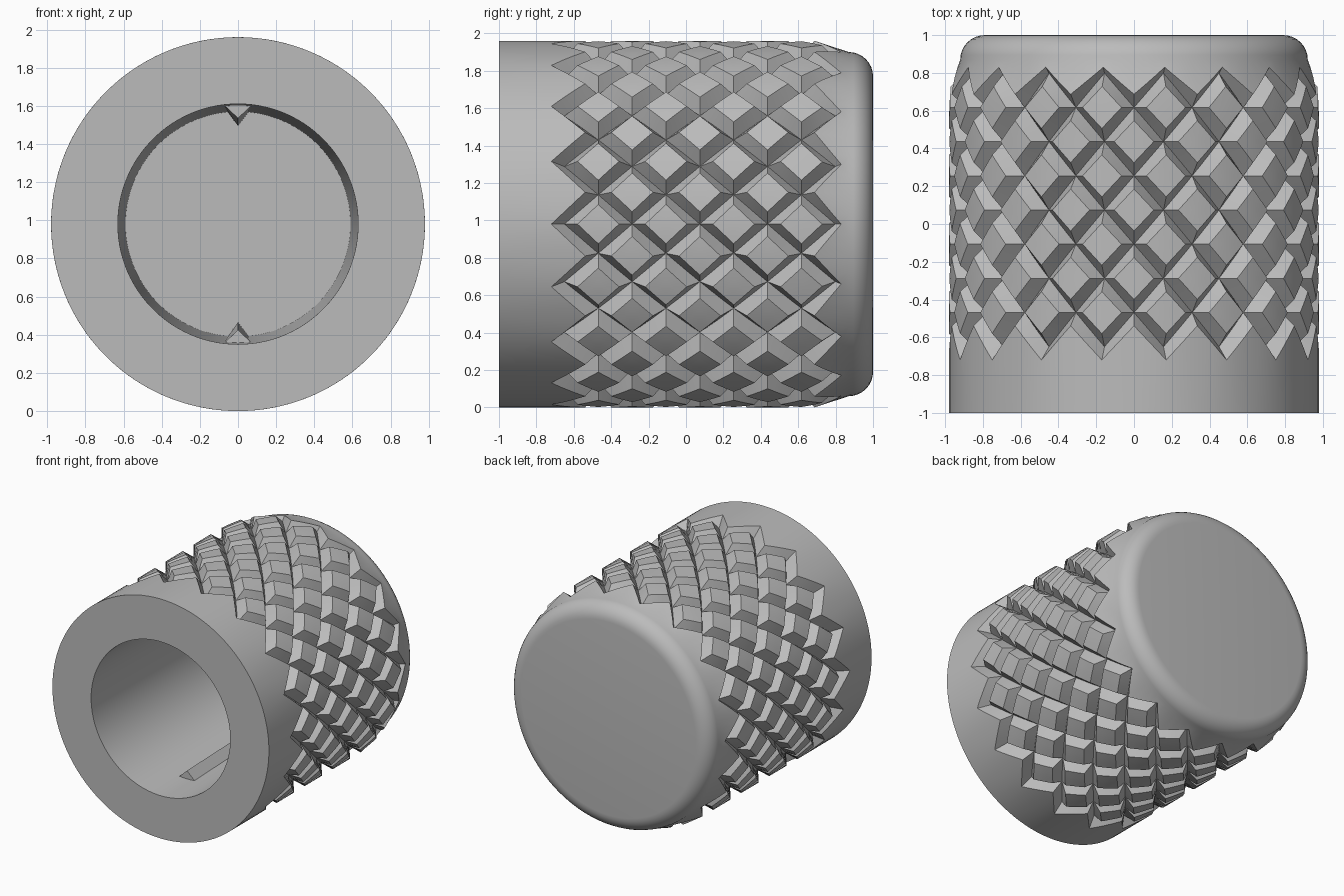
import bpy, bmesh, math

if "Cube" in bpy.data.objects:
    bpy.data.objects.remove(bpy.data.objects["Cube"])

RAD = 0.98            # outer radius, also the axis height
VALLEY = 0.90         # radius at the bottom of the grooves
STEPS = 36            # angular lattice steps
SUB = 3               # smooth subdivisions per lattice step
Y0, DY = -0.65, 0.181  # first groove crossing and lattice step along the axis
ROWS = 8
H = 0.07 / DY         # groove half width in lattice steps
BACK_TIP = 0.83
SLOPE_START, SLOPE_END, SLOPE_RAD = 0.70, 0.87, 0.92
BORE_FRONT, BORE_END, BORE_Y = 0.63, 0.59, 0.75

grey = bpy.data.materials.new("plain grey")
grey.use_nodes = True
tone = (0.5, 0.5, 0.5, 1)
grey.diffuse_color = tone
grey.node_tree.nodes["Principled BSDF"].inputs["Base Color"].default_value = tone


def outer(y):
    t = min(max((y - SLOPE_START) / (SLOPE_END - SLOPE_START), 0), 1)
    return RAD + (SLOPE_RAD - RAD) * t


def point(step, y, r):
    a = step * math.tau / STEPS
    return (r * math.cos(a), y, RAD + r * math.sin(a))


def finish(bm, name):
    bmesh.ops.remove_doubles(bm, verts=bm.verts, dist=0.0001)
    bmesh.ops.recalc_face_normals(bm, faces=bm.faces)
    mesh = bpy.data.meshes.new(name)
    bm.to_mesh(mesh)
    bm.free()
    mesh.materials.append(grey)
    obj = bpy.data.objects.new(name, mesh)
    bpy.context.collection.objects.link(obj)
    bpy.ops.object.select_all(action='DESELECT')
    obj.select_set(True)
    bpy.context.view_layer.objects.active = obj
    bpy.ops.object.shade_smooth_by_angle(angle=math.radians(30))
    return obj


bm = bmesh.new()


def patch(a, b, c, d, nu=SUB, nv=1):
    """Curved quad with corners a-b-c-d given as (step, y, radius)."""
    grid = []
    for v in range(nv + 1):
        row = []
        for u in range(nu + 1):
            s, t = u / nu, v / nv
            p = [(1 - t) * ((1 - s) * a[k] + s * b[k]) + t * ((1 - s) * d[k] + s * c[k])
                 for k in range(3)]
            row.append(bm.verts.new(point(*p)))
        grid.append(row)
    for v in range(nv):
        for u in range(nu):
            bm.faces.new((grid[v][u], grid[v][u + 1], grid[v + 1][u + 1], grid[v + 1][u]))


def top(i, j):
    y = Y0 + j * DY
    return (i, y, outer(y))


def valley(i, j):
    return (i, Y0 + j * DY, VALLEY)


# Raised diamonds with sloping groove walls
for i in range(STEPS):
    for j in range(1, ROWS):
        if (i + j) % 2 == 0:
            continue
        k = 1 - H
        tops = [top(i + k, j), top(i, j + k), top(i - k, j), top(i, j - k)]
        lows = [valley(i + 1, j), valley(i, j + 1), valley(i - 1, j), valley(i, j - 1)]
        patch(*tops, nu=SUB, nv=SUB)
        for n in range(4):
            m = (n + 1) % 4
            patch(lows[n], lows[m], tops[m], tops[n])

# Zigzag borders of the knurl, joined to the plain front and back bands
for i in range(0, STEPS, 2):
    for side in (-1, 1):
        tip = top(i, -H)
        notch = top(i + side, 1 - H)
        patch(valley(i, 0), valley(i + side, 1), notch, tip)
        patch(tip, notch, (i + side, -1, RAD), (i, -1, RAD))
        tip = (i, BACK_TIP, outer(BACK_TIP))
        notch = top(i + side, ROWS - 1 + H)
        patch(valley(i, ROWS), valley(i + side, ROWS - 1), notch, tip)
        patch(tip, notch, (i + side, SLOPE_END, SLOPE_RAD), (i, SLOPE_END, SLOPE_RAD))


def lathe(profile):
    for (y1, r1), (y2, r2) in zip(profile, profile[1:]):
        for i in range(STEPS):
            patch((i, y1, r1), (i + 1, y1, r1), (i + 1, y2, r2), (i, y2, r2))


def disc(y, r):
    bm.faces.new([bm.verts.new(point(n / SUB, y, r)) for n in range(STEPS * SUB)])


# Rounded back edge and flat back
fillet = 1 - SLOPE_END
core = SLOPE_RAD - fillet
arc = [math.radians(90 * n / 8) for n in range(9)]
lathe([(SLOPE_END + fillet * math.sin(t), core + fillet * math.cos(t)) for t in arc])
disc(1, core)

# Front rim and tapered blind bore
lathe([(-1, RAD), (-1, BORE_FRONT), (BORE_Y, BORE_END)])
disc(BORE_Y, BORE_END)
finish(bm, "knurled_knob_body")

# Two tapered key ribs inside the bore
for name, sign in (("upper_key_rib", 1), ("lower_key_rib", -1)):
    bm = bmesh.new()
    ends = []
    for y, base, apex in ((-0.66, 0.63, 0.555), (BORE_Y, 0.62, 0.515)):
        ends.append([bm.verts.new((x, y, RAD + sign * r))
                     for x, r in ((-0.08, base), (0, apex), (0.08, base))])
    for end in ends:
        bm.faces.new(end)
    for n in range(3):
        m = (n + 1) % 3
        bm.faces.new((ends[0][n], ends[0][m], ends[1][m], ends[1][n]))
    finish(bm, name)
